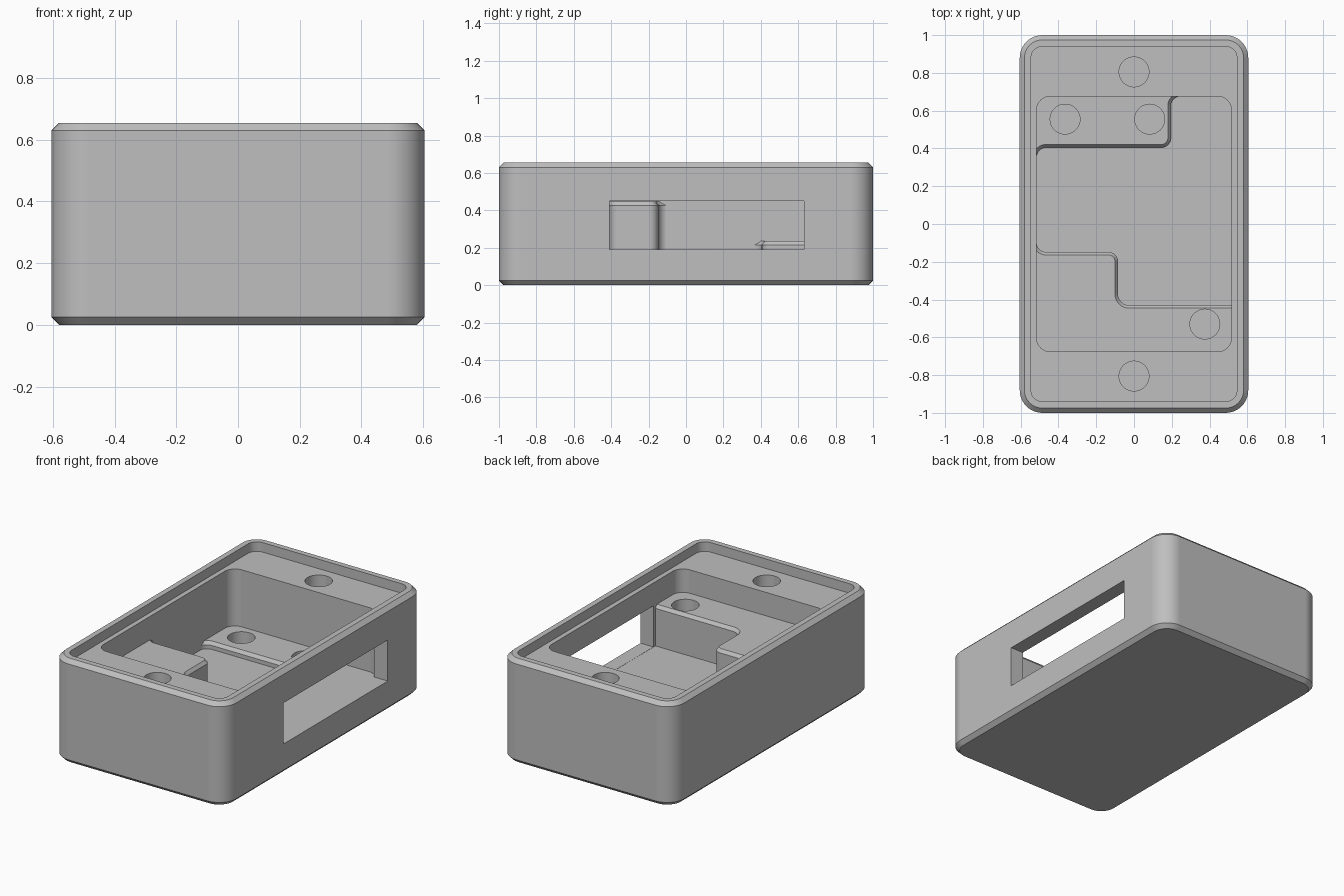
import bpy, bmesh, math
from mathutils import Vector

cube = bpy.data.objects.get("Cube")
if cube:
    bpy.data.objects.remove(cube, do_unlink=True)

grey = bpy.data.materials.new("plain grey")
grey.use_nodes = True
grey.diffuse_color = (0.52, 0.52, 0.52, 1)
grey.node_tree.nodes["Principled BSDF"].inputs["Base Color"].default_value = grey.diffuse_color

SEGMENTS = 10


def outline(corners, inset=0.0):
    """Counter-clockwise (x, y, radius) corners -> filleted, inset point list."""
    points = []
    for i, (x, y, r) in enumerate(corners):
        p = Vector((x, y))
        before = (p - Vector(corners[i - 1][:2])).normalized()
        after = (Vector(corners[(i + 1) % len(corners)][:2]) - p).normalized()
        turn = before.cross(after)
        n1, n2 = Vector((-before.y, before.x)), Vector((-after.y, after.x))
        p = p + (n1 + n2) * inset / (1 + n1.dot(n2))
        if r == 0:
            points.append(p)
            continue
        side = math.copysign(1, turn)
        r = r - side * inset
        t = r * math.tan(before.angle(after) / 2)
        centre = p - before * t + n1 * side * r
        start = -n1 * side * r
        sweep = side * before.angle(after)
        for k in range(SEGMENTS + 1):
            a = sweep * k / SEGMENTS
            c, s = math.cos(a), math.sin(a)
            points.append(centre + Vector((start.x * c - start.y * s, start.x * s + start.y * c)))
    return points


def rectangle(hx, hy, r):
    return [(-hx, -hy, r), (hx, -hy, r), (hx, hy, r), (-hx, hy, r)]


def solid(name, corners, levels):
    """Loft the outline through (z, inset) levels and cap both ends."""
    bm = bmesh.new()
    rings = [[bm.verts.new((p.x, p.y, z)) for p in outline(corners, d)] for z, d in levels]
    n = len(rings[0])
    for low, high in zip(rings, rings[1:]):
        for i in range(n):
            j = (i + 1) % n
            bm.faces.new((low[i], low[j], high[j], high[i]))
    bm.faces.new(rings[0][::-1])
    bm.faces.new(rings[-1])
    mesh = bpy.data.meshes.new(name)
    bm.to_mesh(mesh)
    bm.free()
    mesh.materials.append(grey)
    obj = bpy.data.objects.new(name, mesh)
    bpy.context.collection.objects.link(obj)
    return obj


def combine(target, tool, operation):
    bpy.context.view_layer.objects.active = target
    mod = target.modifiers.new(operation, "BOOLEAN")
    mod.operation, mod.solver, mod.object = operation, "EXACT", tool
    bpy.ops.object.modifier_apply(modifier=mod.name)
    bpy.data.objects.remove(tool, do_unlink=True)


# Chamfered outer shell
HX, HY, TOP, CH = 0.605, 1.0, 0.655, 0.025
LEDGE, FLOOR = 0.595, 0.19
body = solid("enclosure_base", rectangle(HX, HY, 0.12),
             [(0, CH), (CH, 0), (TOP - CH, 0), (TOP, CH)])

# Lid recess and main pocket
combine(body, solid("lid_recess", rectangle(0.545, 0.94, 0.06), [(LEDGE, 0), (0.8, 0)]), "DIFFERENCE")
combine(body, solid("pocket", rectangle(0.515, 0.675, 0.07), [(FLOOR, 0), (0.7, 0)]), "DIFFERENCE")

# Raised mounting pads, rooted in the walls and floor
WX, OX, WY, OY, R = 0.516, 0.55, 0.676, 0.72, 0.05
rear_pad = [(-OX, OY, 0), (-OX, 0.3, 0), (-WX, 0.3, 0), (-WX, 0.405, R), (0.195, 0.405, R),
            (0.195, WY, R), (0.3, WY, 0), (0.3, OY, 0)]
front_pad = [(-OX, -OY, 0), (OX, -OY, 0), (OX, -0.43, 0), (-0.085, -0.43, 0.06),
             (-0.085, -0.148, R), (-WX, -0.148, R), (-WX, -0.04, 0), (-OX, -0.04, 0)]
for name, corners, height in (("rear_pad", rear_pad, 0.235), ("front_pad", front_pad, 0.447)):
    pad = solid(name, corners, [(0.1, 0), (height - 0.02, 0), (height, 0.016)])
    combine(body, pad, "UNION")

# Side window
window = [(0.45, -0.41, 0), (0.7, -0.41, 0), (0.7, 0.63, 0), (0.45, 0.63, 0)]
combine(body, solid("side_window", window, [(FLOOR + 0.001, 0), (0.45, 0)]), "DIFFERENCE")

# Blind screw holes: two in the ledge, two in the rear pad, one in the front pad
for x, y, z, depth in ((0, 0.805, LEDGE, 0.25), (0, -0.805, LEDGE, 0.25),
                       (-0.365, 0.555, 0.235, 0.16), (0.083, 0.555, 0.235, 0.16),
                       (0.375, -0.53, 0.447, 0.25)):
    circle = [(x + cx, y + cy, 0.0785) for cx, cy, _ in rectangle(0.079, 0.079, 0)]
    combine(body, solid("screw_hole", circle, [(z - depth, 0), (z + 0.03, 0)]), "DIFFERENCE")

# Smooth rounded corners, crisp edges
bpy.ops.object.select_all(action="DESELECT")
body.select_set(True)
bpy.context.view_layer.objects.active = body
bpy.ops.object.shade_smooth_by_angle(angle=math.radians(25))
weighted = body.modifiers.new("weighted_normals", "WEIGHTED_NORMAL")
weighted.keep_sharp = True
